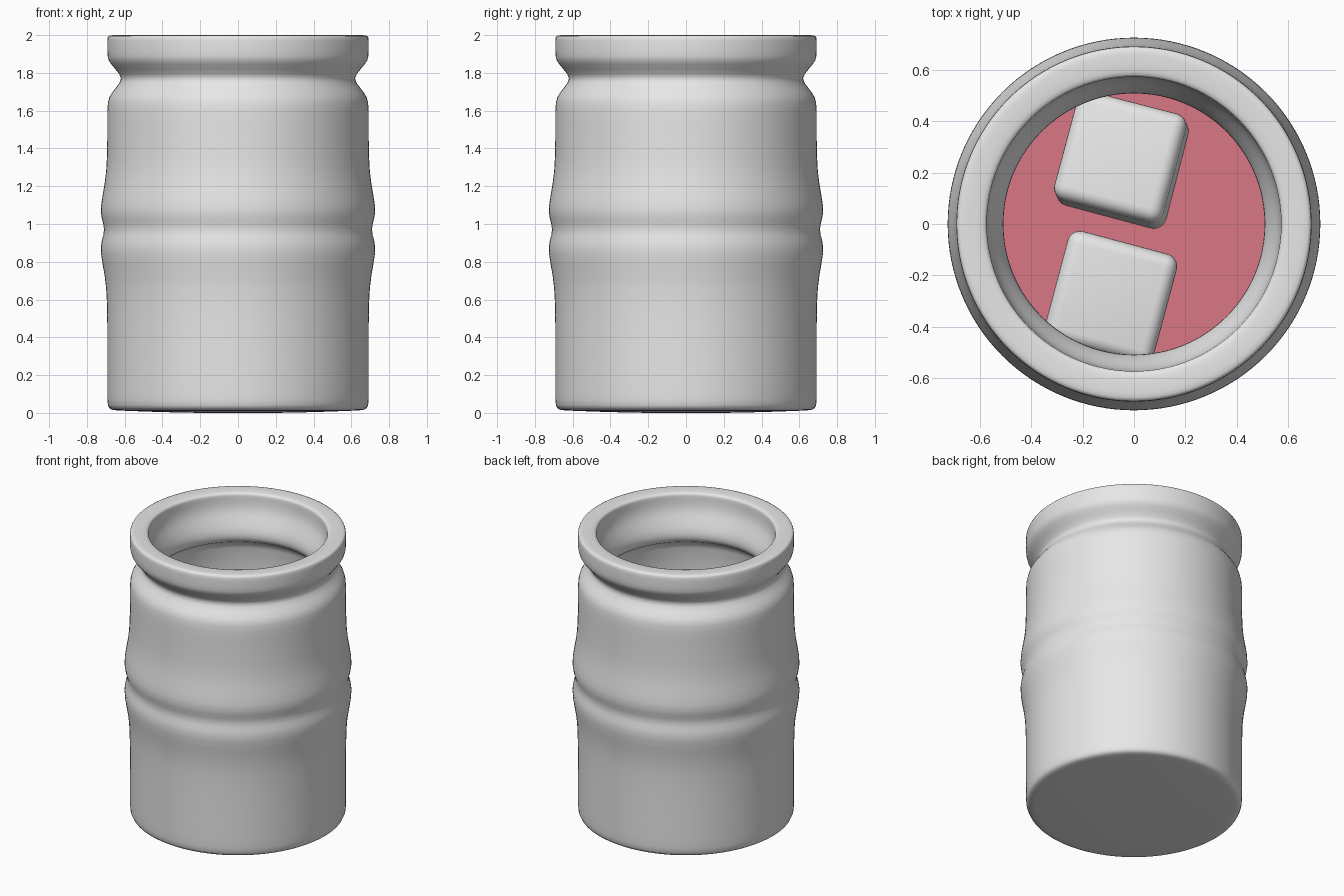
import bpy, bmesh, math
from mathutils import Matrix, Vector

if "Cube" in bpy.data.objects:
    bpy.data.objects.remove(bpy.data.objects["Cube"], do_unlink=True)


def material(name, rgb):
    mat = bpy.data.materials.new(name)
    mat.use_nodes = True
    mat.diffuse_color = (*rgb, 1)
    mat.node_tree.nodes["Principled BSDF"].inputs["Base Color"].default_value = (*rgb, 1)
    return mat


def add_object(name, bm, mat, smooth=True):
    bmesh.ops.recalc_face_normals(bm, faces=bm.faces)
    mesh = bpy.data.meshes.new(name)
    for f in bm.faces:
        f.smooth = smooth
    bm.to_mesh(mesh)
    bm.free()
    mesh.materials.append(mat)
    ob = bpy.data.objects.new(name, mesh)
    bpy.context.collection.objects.link(ob)
    return ob


def lathe(name, profile, mat, steps=64):
    bm = bmesh.new()
    verts = [bm.verts.new((r, 0, z)) for r, z in profile]
    edges = [bm.edges.new(pair) for pair in zip(verts, verts[1:])]
    bmesh.ops.spin(bm, geom=verts + edges, cent=(0, 0, 0), axis=(0, 0, 1),
                   angle=math.tau, steps=steps)
    bmesh.ops.remove_doubles(bm, verts=bm.verts, dist=0.0005)
    return add_object(name, bm, mat)


clear_grey = material("Glass grey", (0.8, 0.8, 0.8))
pink = material("Drink pink", (0.70, 0.185, 0.235))

# Thick ribbed tumbler: outer wall upward, over the rim, then inner wall down
outer = [(0, 0), (0.3, 0.0), (0.62, 0.012), (0.675, 0.014), (0.693, 0.035), (0.693, 0.1),
         (0.693, 0.35), (0.693, 0.6), (0.704, 0.72), (0.731, 0.85), (0.725, 0.91),
         (0.703, 0.97), (0.725, 1.03), (0.731, 1.09), (0.704, 1.22), (0.693, 1.34),
         (0.693, 1.55), (0.693, 1.65), (0.675, 1.69), (0.618, 1.755), (0.618, 1.785),
         (0.682, 1.855), (0.693, 1.88), (0.693, 1.95), (0.693, 1.99), (0.683, 2.0)]
inner = [(0.64, 2.0), (0.59, 1.998), (0.574, 1.99), (0.574, 1.97), (0.572, 1.9),
         (0.555, 1.85), (0.515, 1.77), (0.504, 1.71), (0.525, 1.67), (0.58, 1.65),
         (0.595, 1.6), (0.595, 0.6), (0.595, 0.18), (0.575, 0.13), (0.5, 0.12), (0, 0.12)]
glass = lathe("tumbler", outer + inner, clear_grey)
sub = glass.modifiers.new("Smooth", "SUBSURF")
sub.levels = sub.render_levels = 1

# Drink filling the tumbler
level = 1.3
bm = bmesh.new()
bmesh.ops.create_cone(bm, cap_ends=True, segments=64, radius1=0.59, radius2=0.59,
                      depth=level - 0.13,
                      matrix=Matrix.Translation((0, 0, (level + 0.13) / 2)))
add_object("drink", bm, pink, smooth=False)


# Rounded ice cubes floating in the drink
def ice_cube(name, center, tilt_x, tilt_y, size=0.44):
    bm = bmesh.new()
    bmesh.ops.create_cube(bm, size=size)
    ice = add_object(name, bm, clear_grey)
    turn = Matrix.Rotation(math.radians(-15), 4, "Z")
    tilt = Matrix.Rotation(math.radians(tilt_x), 4, "X") @ Matrix.Rotation(math.radians(tilt_y), 4, "Y")
    ice.matrix_world = Matrix.Translation(Vector(center)) @ turn @ tilt
    bevel = ice.modifiers.new("Rounded edges", "BEVEL")
    bevel.width = 0.05
    bevel.segments = 5


ice_cube("ice_cube_back", (-0.044, 0.24, 1.28), -6, -5)
ice_cube("ice_cube_front", (-0.09, -0.285, 1.2), 0, 0)
